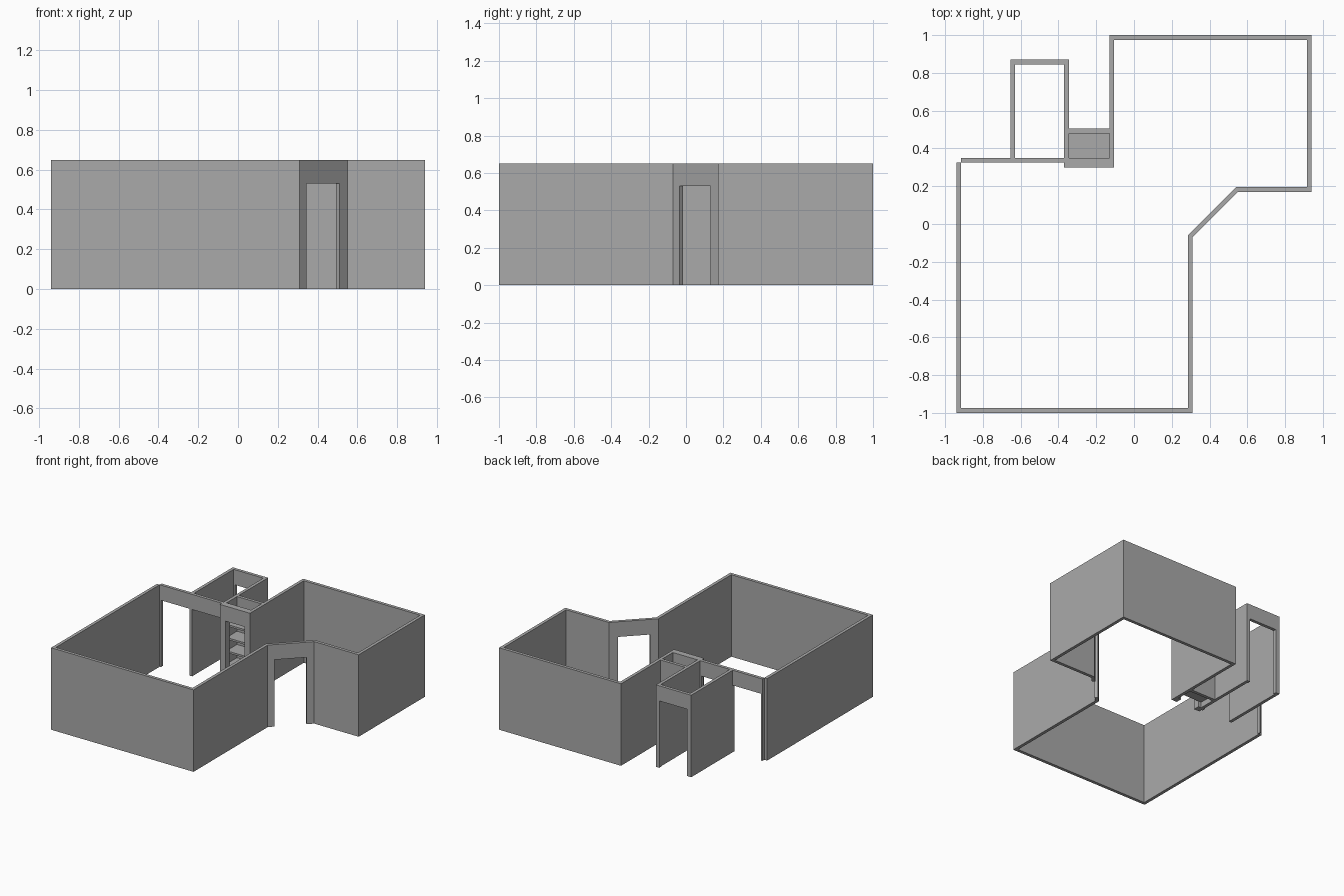
import bpy
import bmesh
import math
from mathutils import Vector

cube = bpy.data.objects.get("Cube")
if cube:
    bpy.data.objects.remove(cube, do_unlink=True)

HEIGHT = 0.65      # top of the walls
DOOR = 0.53        # top of the openings
THICK = 0.025

plaster = bpy.data.materials.new("grey_plaster")
plaster.use_nodes = True
GREY = (0.4, 0.4, 0.4, 1)
plaster.diffuse_color = GREY
plaster.node_tree.nodes["Principled BSDF"].inputs["Base Color"].default_value = GREY


def add_object(name, bm):
    bmesh.ops.recalc_face_normals(bm, faces=bm.faces)
    mesh = bpy.data.meshes.new(name)
    bm.to_mesh(mesh)
    bm.free()
    mesh.materials.append(plaster)
    obj = bpy.data.objects.new(name, mesh)
    bpy.context.collection.objects.link(obj)
    return obj


def wall(name, start, end, trim=(0, 0), openings=(), thick=THICK):
    """Wall on the left of start-end; trim mitres the inner ends."""
    a, b = Vector(start), Vector(end)
    length = (b - a).length
    along = (b - a).normalized()
    normal = Vector((-along.y, along.x))
    bm = bmesh.new()
    sides = []
    for offset, t0, t1 in ((0, 0, 0), (thick, *trim)):
        profile = [(t0, 0)]
        for s0, s1 in openings:
            profile += [(s0, 0), (s0, DOOR), (s1, DOOR), (s1, 0)]
        profile += [(length - t1, 0), (length - t1, HEIGHT), (t0, HEIGHT)]
        sides.append([bm.verts.new((*(a + along * s + normal * offset), z))
                      for s, z in profile])
    outer, inner = sides
    bm.faces.new(outer)
    bm.faces.new(inner[::-1])
    for i in range(len(outer)):
        j = (i + 1) % len(outer)
        bm.faces.new((outer[i], inner[i], inner[j], outer[j]))
    return add_object(name, bm)


def wall_run(names, points, doors=None):
    """Chain of mitred walls, counterclockwise along the outer outline."""
    doors = doors or {}
    dirs = [Vector(q) - Vector(p) for p, q in zip(points, points[1:])]
    trims = [0]
    for d, e in zip(dirs, dirs[1:]):
        turn = math.atan2(d.x * e.y - d.y * e.x, d.dot(e))
        trims.append(THICK * math.tan(turn / 2))
    trims.append(0)
    for i, name in enumerate(names):
        wall(name, points[i], points[i + 1], (trims[i], trims[i + 1]),
             doors.get(name, ()))


def box(name, low, high):
    bm = bmesh.new()
    bmesh.ops.create_cube(bm, size=1)
    for v in bm.verts:
        v.co = [h if c > 0 else l for c, l, h in zip(v.co, low, high)]
    return add_object(name, bm)


# Main rooms, with a doorway in the diagonal wall
wall_run(
    ["right_side_wall", "front_wall", "inner_side_wall", "diagonal_door_wall",
     "recess_wall", "left_side_wall", "back_wall", "back_return_wall"],
    [(-0.94, 0.325), (-0.94, -1), (0.31, -1), (0.31, -0.07), (0.55, 0.17),
     (0.94, 0.17), (0.94, 1), (-0.13, 1), (-0.13, 0.505)],
    {"diagonal_door_wall": [(0.05, 0.283)]})

# Wall between the main room and the small room, with two doorways
wall("double_door_wall", (-0.37, 0.35), (-0.915, 0.35),
     openings=[(0.01, 0.26), (0.285, 0.535)])

# Small room with a back doorway
wall_run(
    ["small_room_left_wall", "small_room_back_wall", "small_room_right_wall"],
    [(-0.345, 0.505), (-0.345, 0.87), (-0.655, 0.87), (-0.655, 0.35)],
    {"small_room_back_wall": [(0.03, 0.275)]})

# Cupboard: thick front with an opening, thin sides and back, shelves
wall("cupboard_front", (-0.37, 0.30), (-0.105, 0.30),
     openings=[(0.05, 0.215)], thick=0.05)
wall_run(["cupboard_left", "cupboard_back", "cupboard_right"],
         [(-0.105, 0.35), (-0.105, 0.505), (-0.37, 0.505), (-0.37, 0.35)])
for i in range(5):
    top = 0.06 + 0.105 * i
    box(f"shelf_{i + 1}", (-0.345, 0.35, top - 0.015), (-0.13, 0.48, top))
